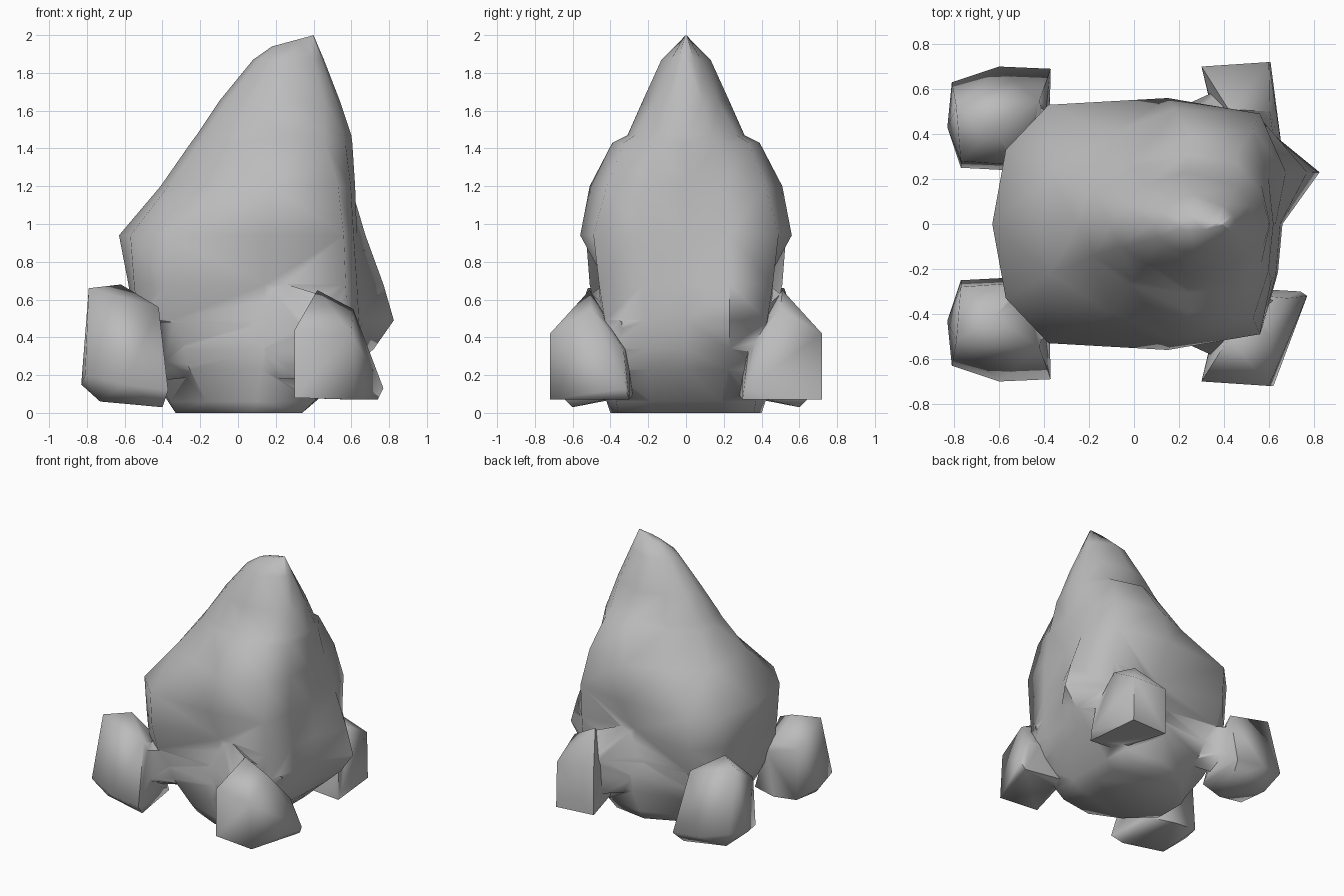
import bpy, bmesh, math

if "Cube" in bpy.data.objects:
    bpy.data.objects.remove(bpy.data.objects["Cube"])

stone = bpy.data.materials.new("stone_grey")
stone.diffuse_color = (0.5, 0.5, 0.5, 1)
stone.use_nodes = True
stone.node_tree.nodes["Principled BSDF"].inputs["Base Color"].default_value = stone.diffuse_color


def finish(bm, name):
    """Turn a bmesh into a coloured object."""
    bmesh.ops.recalc_face_normals(bm, faces=bm.faces[:])
    mesh = bpy.data.meshes.new(name)
    bm.to_mesh(mesh)
    bm.free()
    mesh.materials.append(stone)
    obj = bpy.data.objects.new(name, mesh)
    bpy.context.collection.objects.link(obj)
    return obj


def boulder(name, points):
    """Convex rock around a few corner points."""
    bm = bmesh.new()
    for p in points:
        bm.verts.new(p)
    bmesh.ops.convex_hull(bm, input=bm.verts[:])
    loose = [v for v in bm.verts if not v.link_faces]
    bmesh.ops.delete(bm, geom=loose, context='VERTS')
    return finish(bm, name)


# Main rock: rings of height, left x, four side corners, right x
rings = [
    (0.00, -.33, (-.33, .12), (-.14, .30), (.08, .40), (.34, .36), .34),
    (0.06, -.37, (-.36, .13), (-.17, .33), (.10, .42), (.40, .37), .41),
    (0.23, -.48, (-.46, .20), (-.25, .40), (.12, .48), (.54, .40), .59),
    (0.34, -.52, (-.49, .27), (-.31, .43), (.14, .48), (.58, .42), .63),
    (0.49, -.55, (-.53, .33), (-.36, .47), (.14, .45), (.58, .43), .66),
    (0.68, -.58, (-.55, .33), (-.38, .51), (.14, .42), (.57, .46), .65),
    (0.94, -.63, (-.57, .33), (-.38, .53), (.15, .56), (.56, .49), .63),
    (1.20, -.41, (-.37, .22), (-.10, .40), (.18, .51), (.53, .42), .62),
    (1.43, -.25, (-.20, .15), (-.02, .27), (.25, .39), (.46, .33), .605),
    (1.47, -.22, (-.18, .14), (0.0, .25), (.24, .31), (.46, .27), .60),
    (1.65, -.10, (-.06, .10), (.06, .18), (.23, .23), (.46, .17), .54),
    (1.87, .08, (.11, .06), (.18, .11), (.27, .13), (.40, .08), .455),
    (1.94, .18, (.20, .02), (.25, .03), (.31, .025), (.37, .01), .40),
]
# Spur jutting from the back right: height -> point
spur = {0.23: (.60, .22), 0.34: (.72, .23), 0.49: (.825, .23),
        0.68: (.77, .23), 0.94: (.675, .23)}
bm = bmesh.new()
loops = []
for i, (z, left, *side, right) in enumerate(rings):
    dx, dy = side[-1]
    inner = (right * .75 + dx * .25, dy * .5)
    outline = [(left, 0)] + [(x, -y) for x, y in side + [inner]]
    outline += [(right, 0), spur.get(z, inner)] + side[::-1]
    # the crest climbs toward the peak on the right
    slope = 0.27 if i == len(rings) - 1 else 0
    loops.append([bm.verts.new((x, y, z + slope * (x - left))) for x, y in outline])
for low, high in zip(loops, loops[1:]):
    n = len(low)
    for k in range(n):
        bm.faces.new((low[k], low[(k + 1) % n], high[(k + 1) % n], high[k]))
bm.faces.new(loops[0])
bm.faces.new(loops[-1])
bmesh.ops.triangulate(bm, faces=bm.faces[:])
rock = finish(bm, "rock_cluster")

# Four small rocks around the base, and the roots joining them to the main rock
left_rock = [
    (-.62, .41, .68), (-.79, .52, .66), (-.42, .55, .56), (-.77, .28, .50),
    (-.50, .26, .45), (-.81, .63, .20), (-.60, .70, .15), (-.37, .69, .12),
    (-.83, .43, .15), (-.77, .25, .12), (-.58, .24, .10), (-.73, .55, .06),
    (-.40, .60, .03), (-.38, .30, .10)]
right_rock = [
    (.42, .51, .65), (.61, .50, .55), (.30, .70, .44), (.60, .72, .42),
    (.30, .70, .08), (.62, .72, .07), (.77, .32, .13), (.74, .30, .07),
    (.68, .33, .33), (.40, .28, .10), (.40, .30, .35)]
left_root = [
    (-.42, .52, .48), (-.46, .38, .50), (-.15, .34, .48), (-.15, .30, .20),
    (-.41, .53, .25), (-.42, .38, .17)]
right_root = [
    (-.10, .38, .45), (.13, .38, .72), (.42, .50, .63), (.34, .58, .45),
    (.34, .55, .18), (.10, .36, .18), (.50, .30, .20), (.62, .34, .48)]
parts = []
for label, s in (("front", -1), ("back", 1)):
    # the back right rock leans out less
    lean = 1 if s < 0 else 0.35
    leaning = [(x if x < .6 else .6 + (x - .6) * lean, y, z) for x, y, z in right_rock]
    for name, points in (("left_rock", left_rock), ("right_rock", leaning),
                         ("left_root", left_root), ("right_root", right_root)):
        parts.append(boulder(f"{label}_{name}", [(x, s * y, z) for x, y, z in points]))

# Fuse everything into one solid stone
bpy.context.view_layer.objects.active = rock
rock.select_set(True)
for part in parts:
    mod = rock.modifiers.new("fuse", 'BOOLEAN')
    mod.operation = 'UNION'
    mod.solver = 'EXACT'
    mod.object = part
    bpy.ops.object.modifier_apply(modifier=mod.name)
    bpy.data.objects.remove(part)
bpy.ops.object.shade_smooth_by_angle(angle=math.radians(75))
